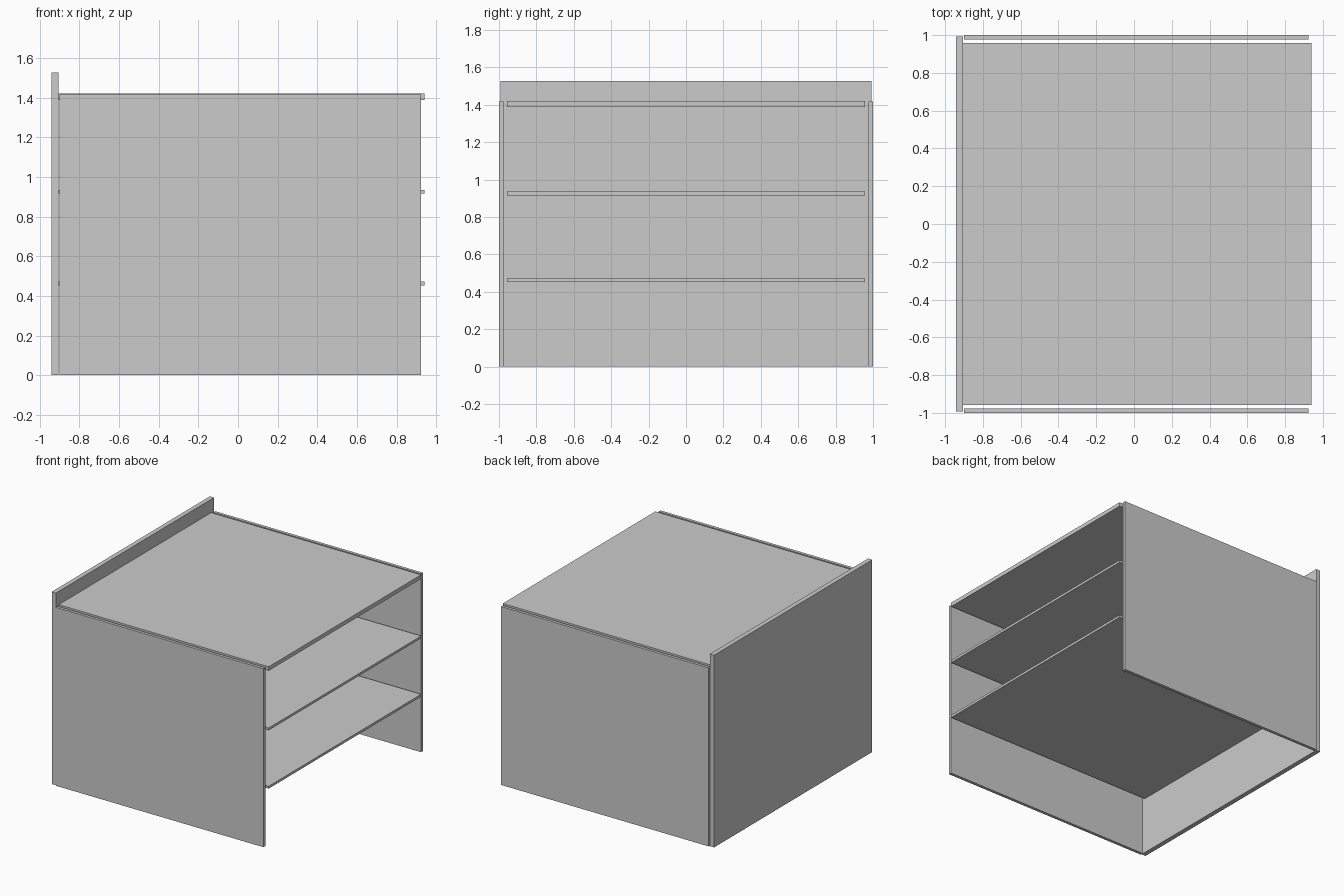
import bpy

# Remove the default cube
cube = bpy.data.objects.get("Cube")
if cube:
    bpy.data.objects.remove(cube, do_unlink=True)

# Single flat grey
GREY = (0.6, 0.6, 0.6, 1.0)
grey = bpy.data.materials.new("plain_grey")
grey.use_nodes = True
grey.diffuse_color = GREY
grey.node_tree.nodes["Principled BSDF"].inputs["Base Color"].default_value = GREY


def board(name, x, y, z):
    """Flat board spanning the given (min, max) ranges."""
    spans = (x, y, z)
    bpy.ops.mesh.primitive_cube_add(size=1, location=[(a + b) / 2 for a, b in spans])
    obj = bpy.context.object
    obj.name = name
    obj.scale = [b - a for a, b in spans]
    bpy.ops.object.transform_apply(location=False, rotation=False, scale=True)
    obj.data.materials.append(grey)
    return obj


# Tall upright panel closing one end
board("end_panel", (-0.942, -0.905), (-0.992, 0.992), (0, 1.527))

# Two side panels
board("front_side_panel", (-0.9, 0.924), (-1.0, -0.976), (0, 1.417))
board("rear_side_panel", (-0.9, 0.924), (0.976, 1.0), (0, 1.417))

# Top board and two thinner shelves
SHELF_X, SHELF_Y = (-0.905, 0.94), (-0.957, 0.957)
board("top_board", SHELF_X, SHELF_Y, (1.389, 1.421))
for name, top in (("upper_shelf", 0.935), ("lower_shelf", 0.472)):
    board(name, SHELF_X, SHELF_Y, (top - 0.019, top))
